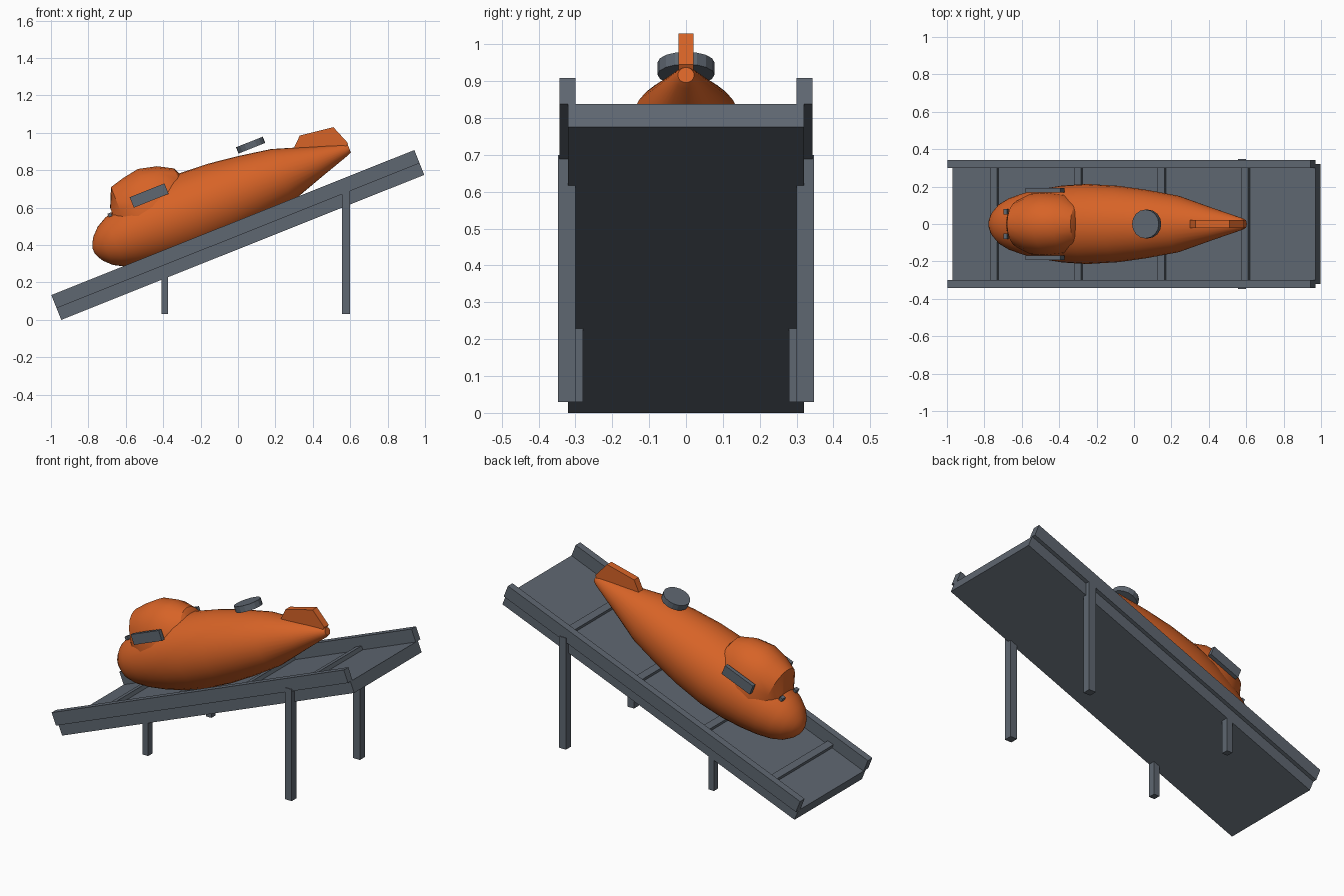
import bpy
import bmesh
import math
from mathutils import Matrix, Vector

cube = bpy.data.objects.get("Cube")
if cube:
    bpy.data.objects.remove(cube, do_unlink=True)

# Sloped frame: x runs up the ramp, z is square to its bed
SLOPE = Matrix.Translation((-0.945, 0, 0)) @ Matrix.Rotation(-0.38, 4, 'Y')
LEVEL = Matrix.Identity(4)


def material(name, color):
    m = bpy.data.materials.new(name)
    m.use_nodes = True
    m.diffuse_color = (*color, 1)
    m.node_tree.nodes["Principled BSDF"].inputs["Base Color"].default_value = (*color, 1)
    return m


SLATE = material("slate_grey", (0.114, 0.136, 0.165))
ORANGE = material("orange_paint", (0.68, 0.125, 0.02))


def finish(name, bm, mat, frame, smooth=None):
    bmesh.ops.recalc_face_normals(bm, faces=bm.faces)
    bm.transform(frame)
    me = bpy.data.meshes.new(name)
    bm.to_mesh(me)
    bm.free()
    me.materials.append(mat)
    ob = bpy.data.objects.new(name, me)
    bpy.context.collection.objects.link(ob)
    if smooth:
        bpy.ops.object.select_all(action='DESELECT')
        ob.select_set(True)
        bpy.context.view_layer.objects.active = ob
        bpy.ops.object.shade_smooth_by_angle(angle=math.radians(smooth))
    return ob


def box(name, xs, ys, zs, mat, frame):
    bm = bmesh.new()
    size = [b - a for a, b in (xs, ys, zs)]
    mid = [(a + b) / 2 for a, b in (xs, ys, zs)]
    bmesh.ops.create_cube(bm, size=1, matrix=Matrix.Translation(mid) @ Matrix.Diagonal((*size, 1)))
    return finish(name, bm, mat, frame)


def pair(name, xs, ys, zs, mat, frame):
    box("left_" + name, xs, ys, zs, mat, frame)
    box("right_" + name, xs, (-ys[1], -ys[0]), zs, mat, frame)


def loft(name, rings, mat, smooth):
    bm = bmesh.new()
    loops = [[bm.verts.new(p) for p in ring] for ring in rings]
    n = len(loops[0])
    for a, b in zip(loops, loops[1:]):
        for i in range(n):
            j = (i + 1) % n
            bm.faces.new((a[i], a[j], b[j], b[i]))
    bm.faces.new(loops[0])
    bm.faces.new(loops[-1])
    return finish(name, bm, mat, SLOPE, smooth)


# Ramp bed, side rails and cross battens
LENGTH = 2.09
box("ramp_bed", (0, LENGTH), (-0.32, 0.32), (0, 0.067), SLATE, SLOPE)
pair("rail", (0, LENGTH), (0.30, 0.343), (0.067, 0.143), SLATE, SLOPE)
for i in range(4):
    x = 0.225 + i * 0.482
    box(f"batten_{i + 1}", (x, x + 0.04), (-0.30, 0.30), (0.06, 0.09), SLATE, SLOPE)

# Upright legs
pair("tall_leg", (0.555, 0.60), (0.30, 0.347), (0.03, 0.70), SLATE, LEVEL)
pair("short_leg", (-0.41, -0.373), (0.28, 0.32), (0.03, 0.25), SLATE, LEVEL)

# Turned hull
AXIS = 0.28
profile = [(0.297, 0.012), (0.307, 0.04), (0.325, 0.07), (0.365, 0.11), (0.42, 0.14),
           (0.5, 0.166), (0.6, 0.188), (0.72, 0.206), (0.86, 0.214), (1.04, 0.204),
           (1.2, 0.183), (1.38, 0.152), (1.58, 0.086), (1.75, 0.032), (1.77, 0.022)]
turns = [2 * math.pi * i / 32 for i in range(32)]
loft("hull", [[(s, r * math.cos(t), AXIS + r * math.sin(t)) for t in turns]
              for s, r in profile], ORANGE, 35)

# Canopy: arched sections with a blunt front and back
BASE = 0.34
sections = [(0.465, 0.085, 0.46), (0.51, 0.13, 0.56), (0.59, 0.168, 0.582),
            (0.68, 0.175, 0.597), (0.78, 0.162, 0.573), (0.862, 0.12, 0.527),
            (0.878, 0.105, 0.49)]
arch = [math.pi * i / 10 for i in range(11)]
loft("canopy", [[(s, w * math.cos(t), BASE + (top - BASE) * math.sin(t) ** 0.8) for t in arch]
                for s, w, top in sections], ORANGE, 25)

# Side pods and small nose lamps
pair("pod", (0.583, 0.783), (0.168, 0.192), (0.413, 0.473), SLATE, SLOPE)
pair("nose_lamp", (0.44, 0.46), (0.05, 0.08), (0.415, 0.435), SLATE, SLOPE)

# Hatch disc over the hull
bm = bmesh.new()
bmesh.ops.create_cone(bm, cap_ends=True, segments=16, radius1=0.077, radius2=0.077, depth=0.036,
                      matrix=Matrix.Translation((1.287, 0, 0.492)))
finish("hatch", bm, SLATE, SLOPE, 20)

# Tail fin
bm = bmesh.new()
outline = [(0.29, 0.90), (0.33, 0.985), (0.51, 1.03), (0.588, 0.945), (0.57, 0.91)]
face = bm.faces.new([bm.verts.new((x, -0.021, z)) for x, z in outline])
side = bmesh.ops.extrude_face_region(bm, geom=[face])
bmesh.ops.translate(bm, vec=Vector((0, 0.042, 0)),
                    verts=[g for g in side["geom"] if isinstance(g, bmesh.types.BMVert)])
finish("tail_fin", bm, ORANGE, LEVEL)
